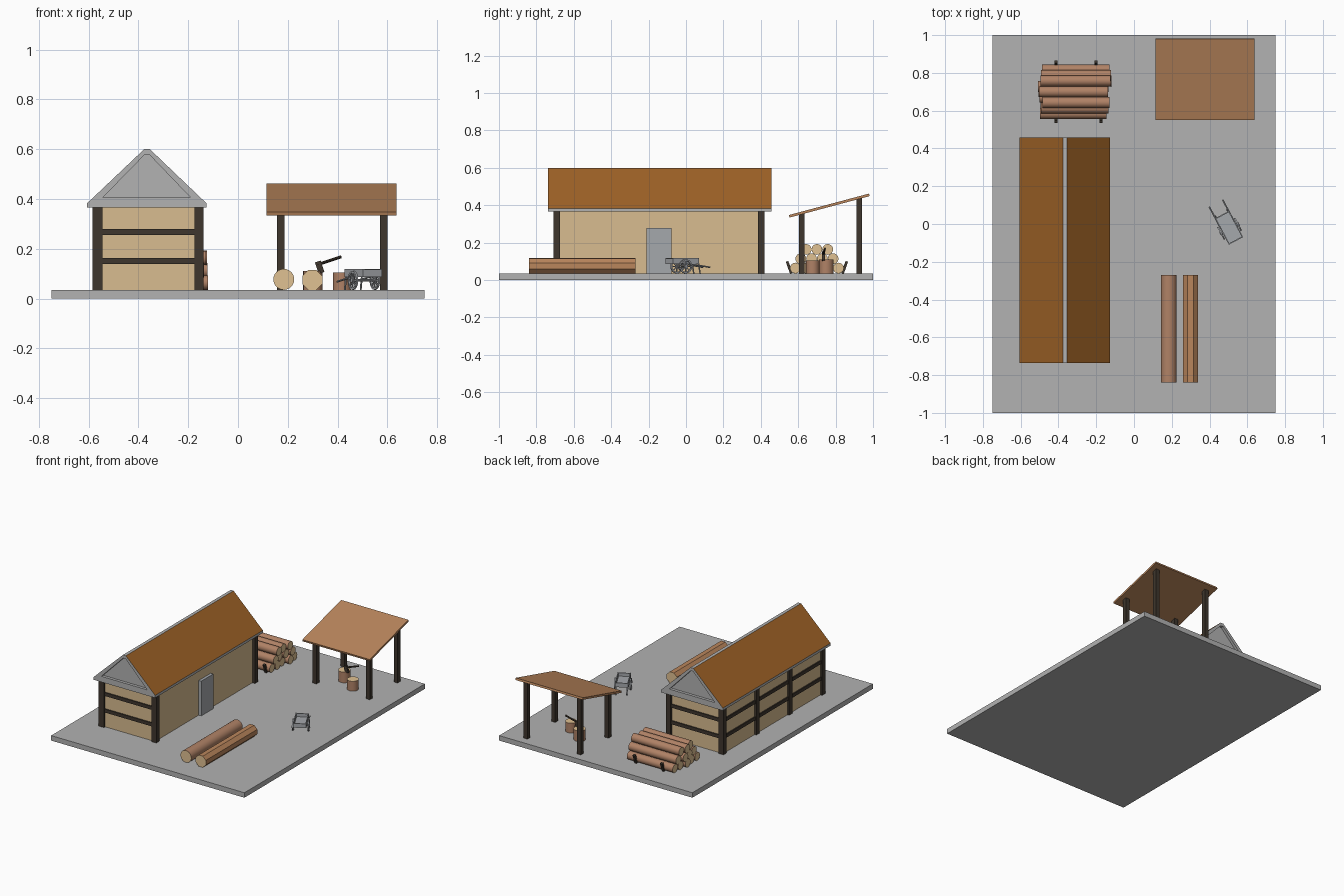
import bpy, bmesh, math, random
from mathutils import Matrix, Vector

if "Cube" in bpy.data.objects:
    bpy.data.objects.remove(bpy.data.objects["Cube"])

random.seed(4)

def material(name, r, g, b):
    m = bpy.data.materials.new(name)
    lin = [((c / 255 + 0.055) / 1.055) ** 2.4 for c in (r, g, b)]
    m.diffuse_color = (*lin, 1)
    m.use_nodes = True
    m.node_tree.nodes["Principled BSDF"].inputs["Base Color"].default_value = m.diffuse_color
    return m

STONE = material("stone_grey", 178, 178, 178)
WALL = material("plaster_tan", 216, 188, 144)
DARK = material("dark_timber", 62, 54, 45)
ROOF = material("roof_brown", 158, 98, 38)
PLANK = material("plank_brown", 186, 134, 92)
BARK = material("bark_brown", 176, 130, 102)
CUT = material("cut_wood", 224, 193, 146)
METAL = material("weathered_grey", 165, 168, 172)

def finish(name, bm, mats, smooth=False):
    bmesh.ops.recalc_face_normals(bm, faces=bm.faces)
    me = bpy.data.meshes.new(name)
    bm.to_mesh(me)
    bm.free()
    for m in mats:
        me.materials.append(m)
    if smooth:
        me.shade_smooth()
        me.set_sharp_from_angle(angle=math.radians(40))
    ob = bpy.data.objects.new(name, me)
    bpy.context.collection.objects.link(ob)
    return ob

def box(name, x, y, z, mat, matrix=Matrix()):
    """Box from (min, max) pairs on each axis."""
    bm = bmesh.new()
    bmesh.ops.create_cube(bm, size=1)
    for v in bm.verts:
        v.co = [lo + (c + 0.5) * (hi - lo) for c, (lo, hi) in zip(v.co, (x, y, z))]
    bm.transform(matrix)
    return finish(name, bm, [mat])

def along(a, b):
    """Matrix that puts local z on the line a to b, centred between them."""
    a, b = Vector(a), Vector(b)
    return Matrix.Translation((a + b) / 2) @ (b - a).to_track_quat('Z', 'Y').to_matrix().to_4x4()

def rod(name, a, b, r, mats, sides=16, matrix=Matrix(), turn=0.0):
    """Cylinder between two points; a second material goes on the ends."""
    bm = bmesh.new()
    length = (Vector(b) - Vector(a)).length
    bmesh.ops.create_cone(bm, cap_ends=True, segments=sides, radius1=r, radius2=r, depth=length)
    bm.normal_update()
    for f in bm.faces:
        if abs(f.normal.z) > 0.9 and len(mats) > 1:
            f.material_index = 1
    bm.transform(matrix @ along(a, b) @ Matrix.Rotation(turn, 4, 'Z'))
    return finish(name, bm, mats, smooth=sides > 8)

def prism(name, profile, y0, y1, mats):
    """Extrude an xz profile along y."""
    bm = bmesh.new()
    face = bm.faces.new([bm.verts.new((x, y0, z)) for x, z in profile])
    ext = bmesh.ops.extrude_face_region(bm, geom=[face])["geom"]
    bmesh.ops.translate(bm, vec=(0, y1 - y0, 0), verts=[g for g in ext if isinstance(g, bmesh.types.BMVert)])
    bmesh.ops.recalc_face_normals(bm, faces=bm.faces)
    bm.normal_update()
    for f in bm.faces:
        if len(mats) > 1 and 0.3 < f.normal.z < 0.95:
            f.material_index = 1
    return finish(name, bm, mats)

G = 0.035  # ground level
box("base_slab", (-0.75, 0.75), (-1, 1), (0, G), STONE)

# House walls, timber posts and rails
box("house_walls", (-0.572, -0.158), (-0.695, 0.407), (G, 0.37), WALL)
step = (0.402 + 0.691) / 3
for i in range(4):
    y = -0.691 + i * step
    box(f"left_post_{i}", (-0.585, -0.545), (y - 0.018, y + 0.018), (G, 0.37), DARK)
    if i in (0, 3):
        box(f"right_post_{i}", (-0.175, -0.138), (y - 0.018, y + 0.018), (G, 0.37), DARK)
for i, z in enumerate((0.151, 0.267)):
    zz = (z - 0.012, z + 0.012)
    box(f"front_rail_{i}", (-0.56, -0.16), (-0.703, -0.68), zz, DARK)
    box(f"back_rail_{i}", (-0.56, -0.16), (0.39, 0.415), zz, DARK)
    box(f"left_rail_{i}", (-0.58, -0.56), (-0.69, 0.4), zz, DARK)
box("house_door", (-0.165, -0.138), (-0.21, -0.077), (G, 0.278), METAL)

# Gable roof: brown slopes on a grey body, recessed triangles at both ends
roof = prism("house_roof", [(-0.606, 0.365), (-0.606, 0.383), (-0.377, 0.6), (-0.354, 0.6),
                            (-0.127, 0.383), (-0.127, 0.365)], -0.737, 0.457, [STONE, ROOF])
for n, (y0, y1) in {"front": (-0.8, -0.717), "back": (0.437, 0.5)}.items():
    cutter = prism(n + "_gable_cutter", [(-0.544, 0.405), (-0.375, 0.578), (-0.356, 0.578), (-0.19, 0.405)],
                   y0, y1, [STONE])
    cutter.hide_render = True
    cutter.hide_viewport = True
    mod = roof.modifiers.new(n + "_gable", 'BOOLEAN')
    mod.operation = 'DIFFERENCE'
    mod.object = cutter

# Open shelter with a sloping roof
for n, x in (("left", 0.172), ("right", 0.586)):
    box(f"shelter_front_post_{n}", (x - 0.015, x + 0.015), (0.603, 0.634), (G, 0.357), DARK)
    box(f"shelter_back_post_{n}", (x - 0.015, x + 0.015), (0.911, 0.941), (G, 0.438), DARK)
tilt = Matrix.Translation((0.376, 0.766, 0.398)) @ Matrix.Rotation(math.atan2(0.115, 0.43), 4, 'X')
box("shelter_roof", (-0.261, 0.261), (-0.222, 0.222), (-0.007, 0.007), PLANK, tilt)

# Two long logs: one round, one hewn to eight sides
rod("round_log", (0.184, -0.84, 0.077), (0.184, -0.27, 0.077), 0.042, [BARK, CUT], 24)
rod("hewn_log", (0.299, -0.84, 0.0745), (0.299, -0.27, 0.0745), 0.0428, [PLANK, CUT], 8, turn=math.pi / 8)

# Chopping stumps and axe
rod("axe_stump", (0.3, 0.75, G), (0.3, 0.75, 0.11), 0.039, [BARK, CUT], 16)
rod("small_stump", (0.418, 0.677, G), (0.418, 0.677, 0.104), 0.037, [BARK, CUT], 16)
rod("axe_handle", (0.318, 0.733, 0.136), (0.415, 0.743, 0.168), 0.006, [DARK], 8)
head = Matrix.Translation((0.328, 0.735, 0.126)) @ Matrix.Rotation(-0.32, 4, 'Y')
box("axe_head", (-0.012, 0.012), (-0.007, 0.007), (-0.024, 0.024), DARK, head)

# Log stack in three rows with leaning stakes
r = 0.0288
for row, count in enumerate((5, 4, 3)):
    for i in range(count):
        y = 0.7 + (i - (count - 1) / 2) * 2 * r
        z = G + r + row * r * math.sqrt(3)
        cx = -0.315 + random.uniform(-0.012, 0.012)
        half = random.uniform(0.175, 0.187)
        rod(f"stack_log_{row}_{i}", (cx - half, y, z), (cx + half, y, z), r, [BARK, CUT], 16)
for i, (x, s) in enumerate(((-0.413, 1), (-0.2, 1), (-0.413, -1), (-0.175, -1))):
    m = along((x, 0.7 + s * 0.137, G), (x, 0.7 + s * 0.16, 0.1))
    box(f"stack_stake_{i}", (-0.008, 0.008), (-0.007, 0.007), (-0.034, 0.034), DARK, m)

# Hand cart: local x runs from the tail to the handles
C = Matrix.Translation((0.487, 0.01, 0)) @ Matrix.Rotation(math.radians(118), 4, 'Z')
box("cart_floor", (-0.112, 0.045), (-0.04, 0.04), (0.086, 0.093), METAL, C)
box("cart_tail", (-0.113, -0.107), (-0.04, 0.04), (0.086, 0.116), METAL, C)
box("cart_front", (0.039, 0.045), (-0.04, 0.04), (0.086, 0.116), METAL, C)
rod("cart_axle", (-0.04, -0.052, 0.073), (-0.04, 0.052, 0.073), 0.005, [METAL], 8, C)
for n, s in (("left", 1), ("right", -1)):
    box(f"cart_side_{n}", (-0.113, 0.045), tuple(sorted((s * 0.037, s * 0.043))), (0.086, 0.118), METAL, C)
    rod(f"cart_handle_{n}", (-0.02, s * 0.04, 0.088), (0.113, s * 0.04, 0.068), 0.004, [METAL], 8, C)
    rod(f"cart_leg_{n}", (0.055, s * 0.036, G), (0.045, s * 0.036, 0.09), 0.004, [METAL], 8, C)
    # Wheel rim swept from a square section, plus hub and spokes
    hub = Matrix.Translation((-0.04, s * 0.05, 0.073)) @ Matrix.Rotation(math.pi / 2, 4, 'X')
    bm = bmesh.new()
    ring = [bm.verts.new((x, 0, z)) for x, z in ((0.03, -0.004), (0.038, -0.004), (0.038, 0.004), (0.03, 0.004))]
    edges = [bm.edges.new((ring[i], ring[(i + 1) % 4])) for i in range(4)]
    bmesh.ops.spin(bm, geom=ring + edges, cent=(0, 0, 0), axis=(0, 0, 1), angle=2 * math.pi, steps=20)
    bmesh.ops.remove_doubles(bm, verts=bm.verts, dist=0.0002)
    bm.transform(C @ hub)
    finish(f"cart_wheel_rim_{n}", bm, [METAL], smooth=True)
    rod(f"cart_wheel_hub_{n}", (0, 0, -0.007), (0, 0, 0.007), 0.009, [METAL], 12, C @ hub)
    for k in range(4):
        m = C @ hub @ Matrix.Rotation(k * math.pi / 4, 4, 'Z')
        box(f"cart_spoke_{n}_{k}", (-0.031, 0.031), (-0.003, 0.003), (-0.002, 0.002), METAL, m)
